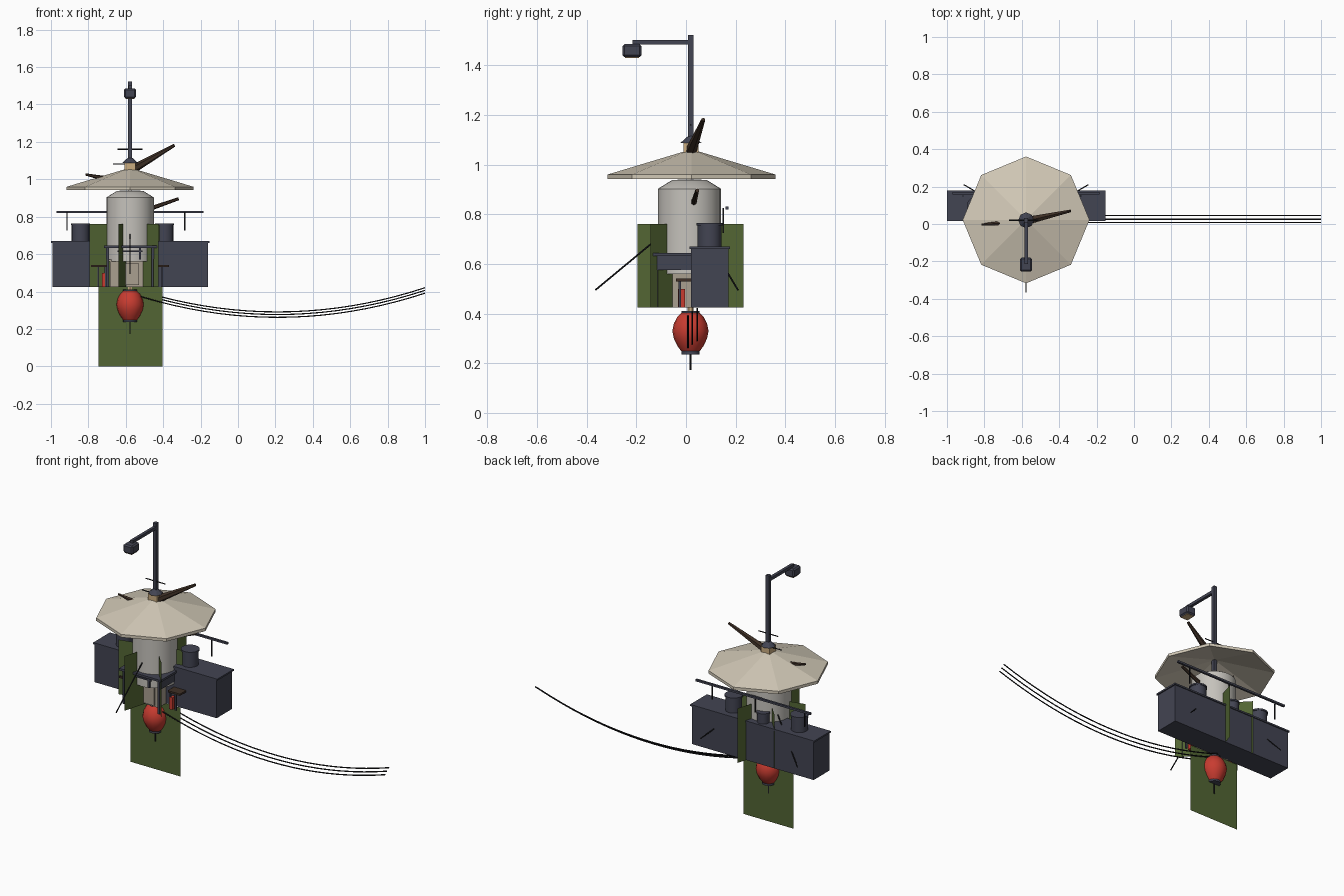
import bpy, bmesh, math
from mathutils import Vector

if "Cube" in bpy.data.objects:
    bpy.data.objects.remove(bpy.data.objects["Cube"])

CX, CY = -0.577, 0.018   # shared vertical axis


def mat(name, r, g, b):
    m = bpy.data.materials.new(name)
    m.diffuse_color = (r, g, b, 1)
    m.use_nodes = True
    m.node_tree.nodes["Principled BSDF"].inputs["Base Color"].default_value = m.diffuse_color
    return m


DARK = mat("dark_metal", .055, .058, .085)
CREAM = mat("canvas", .64, .58, .47)
GREY = mat("tank_grey", .56, .54, .50)
GREEN = mat("leaf_green", .085, .13, .033)
RED = mat("lantern_red", .58, .045, .03)
BROWN = mat("bark", .05, .03, .02)
BLACK = mat("wire_black", .012, .012, .014)
TAN = mat("tan_wood", .6, .42, .22)
BEIGE = mat("cabinet_beige", .40, .35, .28)


def finish(name, bm, m, smooth=False):
    me = bpy.data.meshes.new(name)
    bmesh.ops.recalc_face_normals(bm, faces=bm.faces)
    bm.to_mesh(me)
    bm.free()
    ob = bpy.data.objects.new(name, me)
    bpy.context.collection.objects.link(ob)
    me.materials.append(m)
    if smooth:
        bpy.ops.object.select_all(action='DESELECT')
        ob.select_set(True)
        bpy.context.view_layer.objects.active = ob
        bpy.ops.object.shade_smooth_by_angle(angle=math.radians(35))
    return ob


def box(name, x0, x1, y0, y1, z0, z1, m):
    bm = bmesh.new()
    bmesh.ops.create_cube(bm, size=1)
    for v in bm.verts:
        v.co = ((x0 + x1) / 2 + v.co.x * (x1 - x0), (y0 + y1) / 2 + v.co.y * (y1 - y0),
                (z0 + z1) / 2 + v.co.z * (z1 - z0))
    return finish(name, bm, m)


def lathe(name, profile, m, x=CX, y=CY, segs=24, smooth=True):
    # profile of (radius, z), closed when it starts and ends on the axis
    bm = bmesh.new()
    vs = [bm.verts.new((x + r, y, z)) for r, z in profile]
    es = [bm.edges.new(p) for p in zip(vs, vs[1:])]
    bmesh.ops.spin(bm, geom=vs + es, cent=(x, y, 0), axis=(0, 0, 1),
                   angle=math.tau, steps=segs)
    bmesh.ops.remove_doubles(bm, verts=bm.verts, dist=1e-5)
    return finish(name, bm, m, smooth)


def rod(name, a, b, r0, r1, m, segs=6):
    a, b = Vector(a), Vector(b)
    d = b - a
    bm = bmesh.new()
    bmesh.ops.create_cone(bm, cap_ends=True, segments=segs, radius1=r0, radius2=r1, depth=d.length)
    q = d.to_track_quat('Z', 'Y')
    for v in bm.verts:
        v.co = q @ v.co + (a + b) / 2
    return finish(name, bm, m)


def card(name, x, half, angle, z0, z1):
    # zero-thickness foliage card through the axis
    c, s = math.cos(math.radians(angle)) * half, math.sin(math.radians(angle)) * half
    bm = bmesh.new()
    bm.faces.new([bm.verts.new(p) for p in ((x - c, CY - s, z0), (x + c, CY + s, z0),
                                            (x + c, CY + s, z1), (x - c, CY - s, z1))])
    return finish(name, bm, GREEN)


# Street lamp on the axis
box("lamp_pole", CX - .011, CX + .011, .009, .031, .93, 1.523, DARK)
box("lamp_arm", CX - .009, CX + .009, -.215, .02, 1.484, 1.502, DARK)
head = box("lamp_head", CX - .032, CX + .032, -.255, -.18, 1.433, 1.486, DARK)
bv = head.modifiers.new("bevel", 'BEVEL')
bv.width = .008
box("lamp_glass", CX - .024, CX + .024, -.246, -.189, 1.43, 1.434, TAN)

# Octagonal canopy and its top fitting
lathe("canopy", [(0, 1.062), (.339, .96), (.339, .942), (0, 1.044)], CREAM, y=.022, segs=8, smooth=False)
box("canopy_collar", CX - .03, CX + .03, CY - .028, CY + .032, 1.045, 1.09, TAN)
lathe("collar_cap", [(0, 1.088), (.042, 1.088), (.012, 1.115), (0, 1.115)], DARK, y=.02, segs=8, smooth=False)
rod("aerial_upper", (-.643, .02, 1.16), (-.51, .02, 1.16), .0035, .0035, BLACK)
rod("aerial_lower", (-.667, .02, 1.082), (-.56, .02, 1.082), .0035, .0035, BLACK)

# Branches poking through
rod("branch_top", (-.56, .02, 1.055), (-.34, .07, 1.182), .023, .008, BROWN)
rod("branch_left", (-.72, .004, 1.006), (-.815, -.003, 1.026), .013, .006, BROWN)
rod("branch_right", (-.47, .03, .843), (-.318, .045, .896), .012, .008, BROWN)

# Water tank on a platform
lathe("tank", [(0, .56), (.127, .56), (.127, .903), (.07, .938), (0, .942)], GREY, y=.014, segs=24)
box("platform", -.717, -.433, -.137, .02, .632, .645, DARK)
for i, x in enumerate((-.697, -.63, -.524, -.457)):
    box(f"platform_post_{i}", x - .006, x + .006, -.124, -.112, .425 if i in (0, 3) else .57, .635, DARK)
for i, x in enumerate((-.705, -.457)):
    box(f"platform_side_{i}", x, x + .008, -.117, .02, .575, .635, DARK)
box("platform_rail", -.645, -.51, -.122, -.114, .612, .62, DARK)

# Long equipment case with lid, drums, overhead pipe
box("case_body", -.993, -.16, .02, .172, .425, .66, DARK)
box("case_lid", -1.0, -.153, .015, .178, .66, .67, DARK)
for n, x, y, r, z in (("left", -.842, .095, .048, .765), ("right", -.393, .095, .048, .765),
                      ("middle", -.62, .13, .035, .735)):
    lathe("drum_" + n, [(0, .668), (r, .668), (r, z - .01), (r + .004, z - .01), (r + .004, z), (0, z)],
          DARK, x, y, 16)
box("overhead_pipe", -.97, -.185, .159, .172, .819, .831, DARK)
for i, x in enumerate((-.915, -.577, -.285)):
    box(f"pipe_hanger_{i}", x - .003, x + .003, .147, .153, .725, .825, BLACK)

# Three guy wires
for i, a in enumerate((-90, 30, 150)):
    c, s = math.cos(math.radians(a)), math.sin(math.radians(a))
    rod(f"guy_wire_{i}", (CX + .12 * c, CY + .12 * s, .713),
        (CX + .383 * c, CY + .383 * s, .495), .0035, .0035, BLACK)

# Cabinet and side stands under the tank
box("cabinet", -.685, -.505, -.055, .03, .425, .56, BEIGE)
box("cabinet_top", -.695, -.495, -.062, .03, .56, .572, BEIGE)
box("cabinet_door", -.625, -.53, -.064, -.055, .435, .55, BEIGE)
for n, s in (("left", -1), ("right", 1)):
    xs = sorted((CX + s * .125, CX + s * .208))
    box(f"stand_top_{n}", *xs, -.04, .03, .53, .541, BROWN)
    for j, o in enumerate((.132, .17)):
        box(f"stand_leg_{n}_{j}", CX + s * o - .005, CX + s * o + .005, -.03, -.02, .425, .53, DARK)
    box(f"stand_can_{n}", CX + s * .142 - .009, CX + s * .142 + .009, -.033, -.005, .425, .5, RED)

# Foliage cards
for i, a in enumerate((13.5, 73.5, 133.5)):
    card(f"foliage_card_{i}", CX, .222, a, .425, .762)
card("hanging_foliage", -.575, .171, 0, 0, .425)

# Lantern
body = [(0, .247), (.036, .247), (.053, .27), (.067, .3), (.073, .33), (.067, .36), (.053, .387),
        (.036, .403), (0, .403)]
lathe("lantern_body", body, RED, segs=16)
lathe("lantern_cap_bottom", [(0, .236), (.037, .236), (.037, .251), (0, .251)], DARK, segs=16)
lathe("lantern_cap_top", [(0, .396), (.037, .396), (.037, .41), (0, .41)], DARK, segs=16)
rod("lantern_hook", (CX, CY, .405), (CX, CY, .44), .012, .012, TAN)
rod("lantern_tassel", (CX, CY, .172), (CX, CY, .24), .004, .004, BLACK)

# Three sagging cables
for i, (y, z) in enumerate(((.008, .262), (.025, .277), (.045, .291))):
    cu = bpy.data.curves.new(f"cable_{i}", 'CURVE')
    cu.dimensions = '3D'
    cu.bevel_depth = .0035
    cu.bevel_resolution = 1
    sp = cu.splines.new('POLY')
    sp.points.add(20)
    for k, p in enumerate(sp.points):
        x = CX + (1 - CX) * k / 20
        p.co = (x, y, z + .208 * (x - .2115) ** 2, 1)
    ob = bpy.data.objects.new(f"cable_{i}", cu)
    cu.materials.append(BLACK)
    bpy.context.collection.objects.link(ob)
